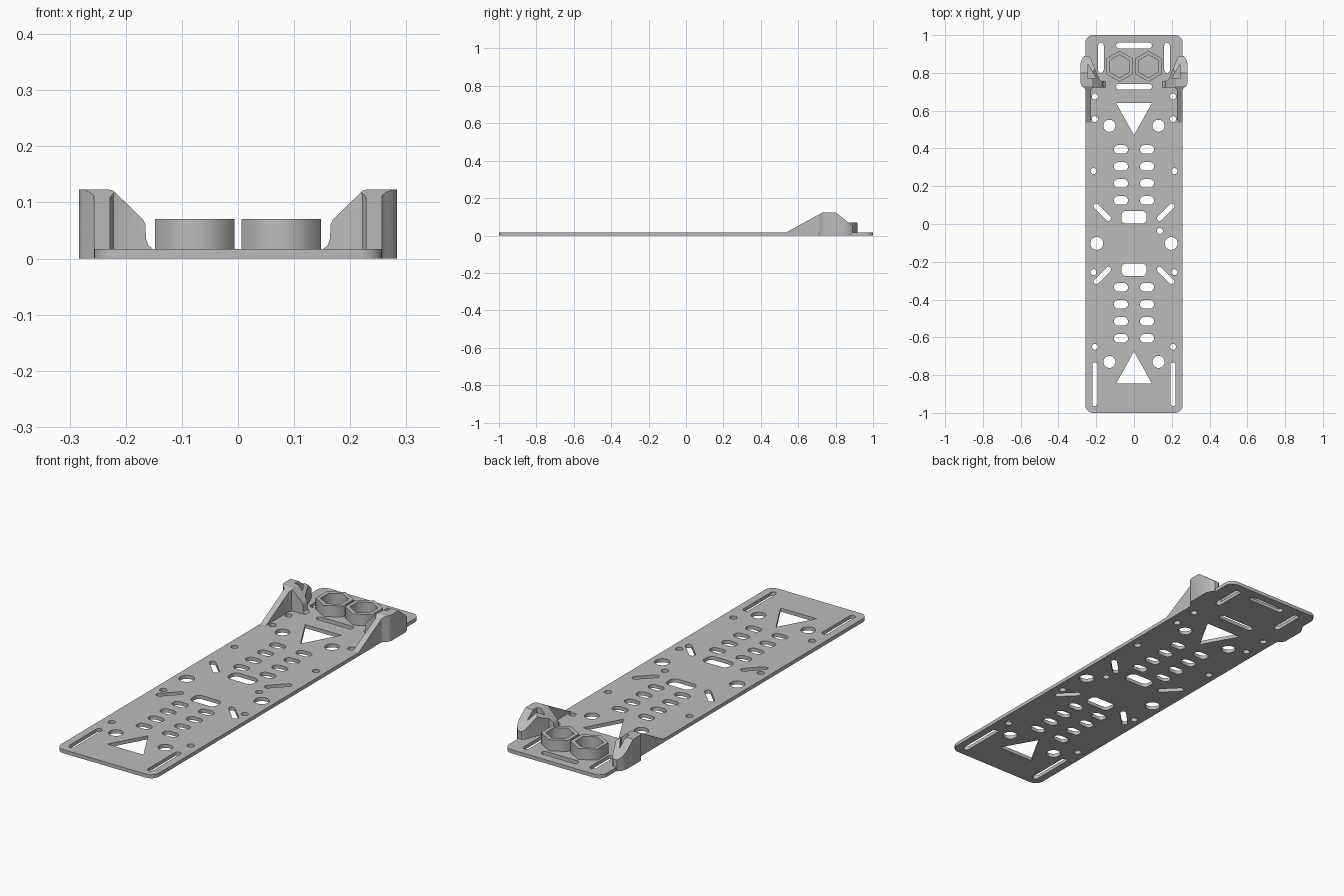
import bpy, bmesh
from math import sin, cos, pi, atan2, hypot, radians
from mathutils import Matrix

if "Cube" in bpy.data.objects:
    bpy.data.objects.remove(bpy.data.objects["Cube"])

grey = bpy.data.materials.new("light_grey")
grey.use_nodes = True
colour = (0.5, 0.5, 0.5, 1)
grey.diffuse_color = colour
grey.node_tree.nodes["Principled BSDF"].inputs["Base Color"].default_value = colour

FLOOR = 0.017   # plate thickness
TOP = 0.123     # bracket height


# Outline helpers
def ring(x, y, r, n=24, start=0.0):
    return [(x + r * cos(start + 2 * pi * i / n), y + r * sin(start + 2 * pi * i / n)) for i in range(n)]


def slot(x0, y0, x1, y1, width, n=8):
    a = atan2(y1 - y0, x1 - x0)
    r = width / 2
    far = [(x1 + r * cos(a - pi / 2 + pi * i / n), y1 + r * sin(a - pi / 2 + pi * i / n)) for i in range(n + 1)]
    near = [(x0 + r * cos(a + pi / 2 + pi * i / n), y0 + r * sin(a + pi / 2 + pi * i / n)) for i in range(n + 1)]
    return far + near


def rounded(x, y, w, h, r, n=6):
    pts = []
    for q, (sx, sy) in enumerate([(1, 1), (-1, 1), (-1, -1), (1, -1)]):
        cx, cy = x + sx * (w / 2 - r), y + sy * (h / 2 - r)
        for i in range(n + 1):
            a = pi / 2 * (q + i / n)
            pts.append((cx + r * cos(a), cy + r * sin(a)))
    return pts


def mirrored(loop):
    return [loop, [(-x, y) for x, y in loop]]


def baked(obj):
    bpy.context.view_layer.update()
    deps = bpy.context.evaluated_depsgraph_get()
    return bpy.data.meshes.new_from_object(obj.evaluated_get(deps))


def add(name, mesh):
    mesh.materials.clear()
    mesh.materials.append(grey)
    obj = bpy.data.objects.new(name, mesh)
    bpy.context.collection.objects.link(obj)
    return obj


# Extrude flat outlines (inner loops become holes) between two depths
def prism(name, loops, low, high, frame=None):
    curve = bpy.data.curves.new(name, "CURVE")
    curve.dimensions = "2D"
    curve.fill_mode = "BOTH"
    curve.extrude = (high - low) / 2
    for loop in loops:
        s = curve.splines.new("POLY")
        s.points.add(len(loop) - 1)
        s.use_cyclic_u = True
        for p, (x, y) in zip(s.points, loop):
            p.co = (x, y, 0, 1)
    temp = bpy.data.objects.new(name + "_outline", curve)
    bpy.context.collection.objects.link(temp)
    mesh = baked(temp)
    bpy.data.objects.remove(temp)
    mesh.transform(Matrix.Translation((0, 0, (low + high) / 2)))
    if frame:
        mesh.transform(Matrix(frame).to_4x4())
    bm = bmesh.new()
    bm.from_mesh(mesh)
    bmesh.ops.remove_doubles(bm, verts=bm.verts, dist=1e-5)
    bmesh.ops.recalc_face_normals(bm, faces=bm.faces)
    bm.to_mesh(mesh)
    bm.free()
    return add(name, mesh)


def smooth(obj):
    bpy.ops.object.select_all(action="DESELECT")
    obj.select_set(True)
    bpy.context.view_layer.objects.active = obj
    bpy.ops.object.shade_smooth_by_angle(angle=radians(28))


# Base plate with its pattern of openings
loops = [rounded(0, 0, 0.514, 2, 0.04)]
for y in (0.945, 0.727):
    loops.append(slot(-0.08, y, 0.08, y, 0.03))
for base, tip in ((0.64, 0.47), (-0.845, -0.675)):
    loops.append([(-0.095, base), (0.095, base), (0, tip)])
for y in (0.036, -0.242):
    loops.append(rounded(0, y, 0.132, 0.068, 0.025))
loops.append(ring(0.137, -0.037, 0.016))

paired = [slot(0.175, 0.815, 0.175, 0.945, 0.03),
          slot(0.207, -0.95, 0.207, -0.747, 0.028),
          slot(0.135, 0.03, 0.2, 0.095, 0.028),
          slot(0.135, -0.24, 0.2, -0.305, 0.028)]
for x, y, r in [(0.13, 0.52, 0.032), (0.13, -0.73, 0.032), (0.197, -0.103, 0.034),
                (0.207, 0.675, 0.016), (0.207, 0.555, 0.016), (0.214, 0.28, 0.016),
                (0.214, -0.255, 0.016), (0.207, -0.65, 0.016)]:
    paired.append(ring(x, y, r))
for first in (0.395, -0.335):
    for i in range(4):
        y = first - 0.09 * i
        paired.append(slot(0.054, y, 0.084, y, 0.045))
for loop in paired:
    loops += mirrored(loop)
smooth(prism("base_plate", loops, 0, FLOOR))

# Hexagonal cups
for side, x in (("left", 0.077), ("right", -0.077)):
    prism(side + "_hex_cup", [ring(x, 0.835, 0.082, 6, pi / 2), ring(x, 0.835, 0.061, 6, pi / 2)],
          FLOOR - 0.002, 0.07)

# Side brackets: plan outline trimmed by a side profile and a front profile
plan = [(0.257, 0.537), (0.257, 0.71), (0.263, 0.72), (0.276, 0.73), (0.283, 0.745),
        (0.283, 0.85), (0.276, 0.872), (0.262, 0.89), (0.24, 0.89), (0.23, 0.88),
        (0.183, 0.765), (0.17, 0.757), (0.15, 0.755), (0.15, 0.722),
        (0.21, 0.722), (0.222, 0.718), (0.228, 0.705), (0.228, 0.537)]
pocket = [(0.243, 0.845), (0.243, 0.77), (0.2, 0.77)]
bracket = prism("side_brackets", [plan, pocket], 0, 0.2)
side = prism("side_trim", [[(0.5, -0.1), (0.537, FLOOR), (0.73, TOP), (0.8, TOP), (0.868, 0.07),
                            (0.95, 0.01), (0.95, -0.1)]], 0.1, 0.4,
             ((0, 0, 1), (1, 0, 0), (0, 1, 0)))
front = prism("front_trim", [[(0.4, -0.1), (0.4, 0.3), (0.23, 0.3), (0.23, TOP), (0.222, 0.121),
                              (0.169, 0.069), (0.165, 0.06), (0.164, 0.035), (0.16, 0.024),
                              (0.152, FLOOR), (0.14, 0.01), (0.14, -0.1)]], 0.4, 1.1,
              ((1, 0, 0), (0, 0, 1), (0, 1, 0)))
for trim in (side, front):
    trim.hide_render = True
    mod = bracket.modifiers.new(trim.name, "BOOLEAN")
    mod.operation = "INTERSECT"
    mod.solver = "EXACT"
    mod.object = trim
bracket.modifiers.new("mirror", "MIRROR")
mesh = baked(bracket)
for obj in (bracket, side, front):
    bpy.data.objects.remove(obj)
smooth(add("side_brackets", mesh))
